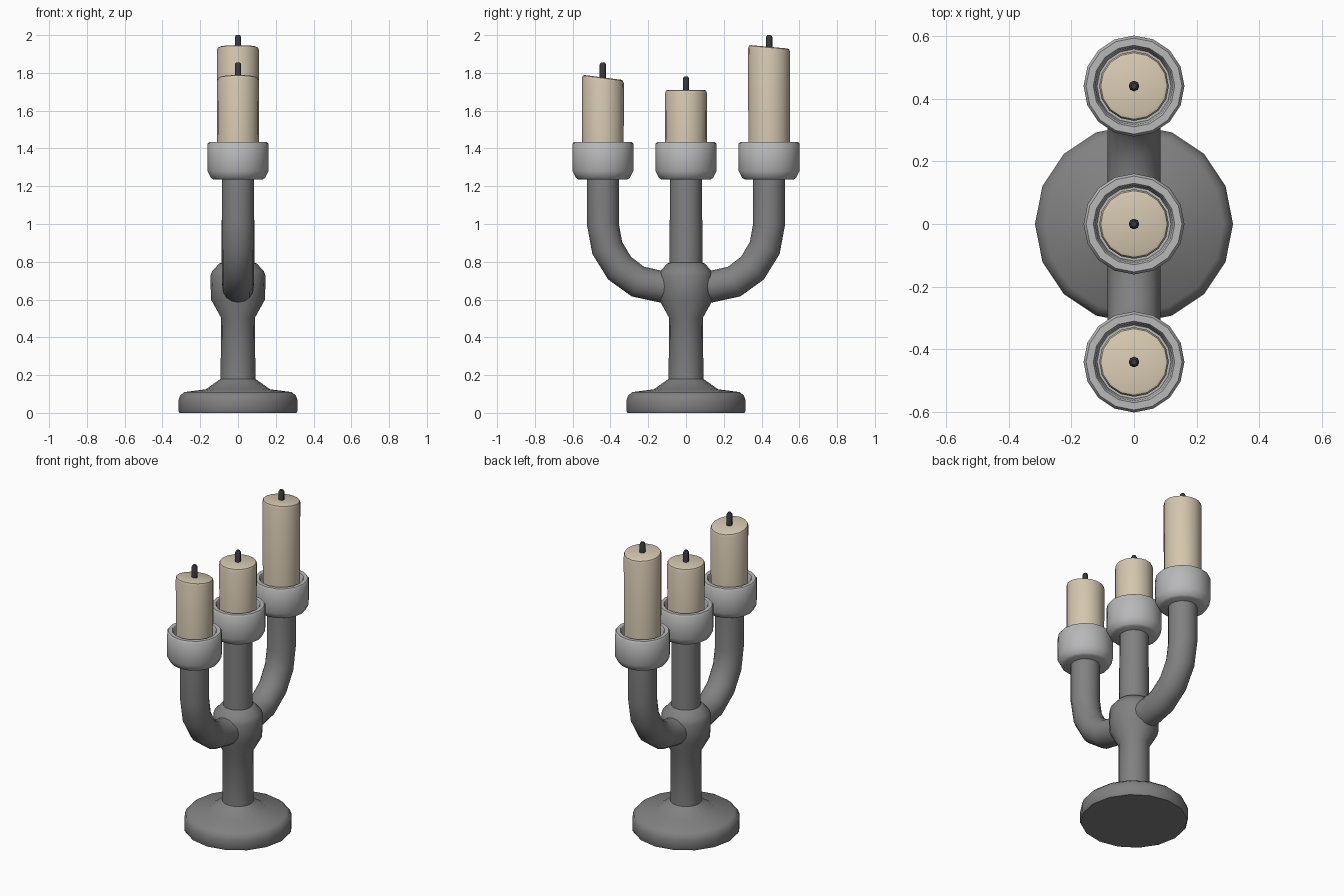
import bpy, bmesh
from math import sin, cos, pi, radians

if "Cube" in bpy.data.objects:
    bpy.data.objects.remove(bpy.data.objects["Cube"])


def material(name, rgb):
    m = bpy.data.materials.new(name)
    m.diffuse_color = (*rgb, 1)
    m.use_nodes = True
    m.node_tree.nodes["Principled BSDF"].inputs["Base Color"].default_value = m.diffuse_color
    return m


IRON = material("dark_metal", (0.22, 0.22, 0.22))
STEEL = material("light_metal", (0.48, 0.48, 0.49))
WAX = material("wax", (0.66, 0.57, 0.43))
CHAR = material("wick_black", (0.04, 0.04, 0.045))


def skin(name, rings, mat, angle=40):
    """Closed solid through a list of equal rings, capped at both ends."""
    bm = bmesh.new()
    loops = [[bm.verts.new(p) for p in ring] for ring in rings]
    n = len(loops[0])
    for a, b in zip(loops, loops[1:]):
        for i in range(n):
            j = (i + 1) % n
            bm.faces.new((a[i], a[j], b[j], b[i]))
    bm.faces.new(loops[0])
    bm.faces.new(loops[-1])
    bmesh.ops.recalc_face_normals(bm, faces=bm.faces)
    me = bpy.data.meshes.new(name)
    bm.to_mesh(me)
    bm.free()
    me.materials.append(mat)
    ob = bpy.data.objects.new(name, me)
    bpy.context.collection.objects.link(ob)
    bpy.ops.object.select_all(action='DESELECT')
    ob.select_set(True)
    bpy.context.view_layer.objects.active = ob
    bpy.ops.object.shade_smooth_by_angle(angle=radians(angle))
    return ob


def lathe(name, profile, mat, y=0, sides=16, angle=40):
    """Revolve (radius, z[, slope along y]) points about a vertical axis."""
    rings = []
    for r, z, *tilt in profile:
        s = tilt[0] if tilt else 0
        ring = []
        for i in range(sides):
            t = 2 * pi * i / sides
            ring.append((r * cos(t), y + r * sin(t), z + s * r * sin(t)))
        rings.append(ring)
    return skin(name, rings, mat, angle)


# foot, stem and hub in one turned piece
lathe("base_and_stem", [(0.31, 0), (0.316, 0.01), (0.316, 0.065), (0.306, 0.092),
                        (0.285, 0.11), (0.17, 0.125), (0.092, 0.18), (0.09, 0.505),
                        (0.143, 0.6), (0.146, 0.725), (0.137, 0.75), (0.10, 0.79),
                        (0.087, 0.795), (0.085, 1.26)], IRON)

# curved arms, mirrored front to back
R = 0.085
for side, label in ((-1, "front"), (1, "back")):
    path = [(0.44, 1.26, 0), (0.44, 1.0, 0)]
    for k in range(1, 5):
        t = k * pi / 8
        path.append((0.14 + 0.30 * cos(t), 1.0 - 0.33 * sin(t), t))
    path.append((0.03, 0.67, pi / 2))
    rings = []
    for py, pz, t in path:
        ring = []
        for i in range(16):
            a = 2 * pi * i / 16
            d = R * sin(a)
            ring.append((R * cos(a), side * (py + d * cos(t)), pz - d * sin(t)))
        rings.append(ring)
    skin(label + "_arm", rings, IRON)

# cup, candle and wick on each arm: position, candle top, top slope, wick top
for label, y, top, slope, tip in (("front", -0.44, 1.776, -0.13, 1.855),
                                  ("middle", 0, 1.71, 0, 1.78),
                                  ("back", 0.44, 1.938, -0.09, 2.0)):
    lathe(label + "_cup", [(0.128, 1.235), (0.142, 1.243), (0.161, 1.28), (0.161, 1.425),
                           (0.153, 1.435), (0.130, 1.435), (0.124, 1.425),
                           (0.118, 1.36)], STEEL, y)
    lathe(label + "_candle", [(0.11, 1.34), (0.111, top - 0.018, slope),
                              (0.106, top - 0.004, slope), (0.096, top, slope)], WAX, y, angle=30)
    lathe(label + "_wick", [(0.017, top - 0.02), (0.017, tip - 0.01),
                            (0.010, tip)], CHAR, y, sides=8, angle=50)
